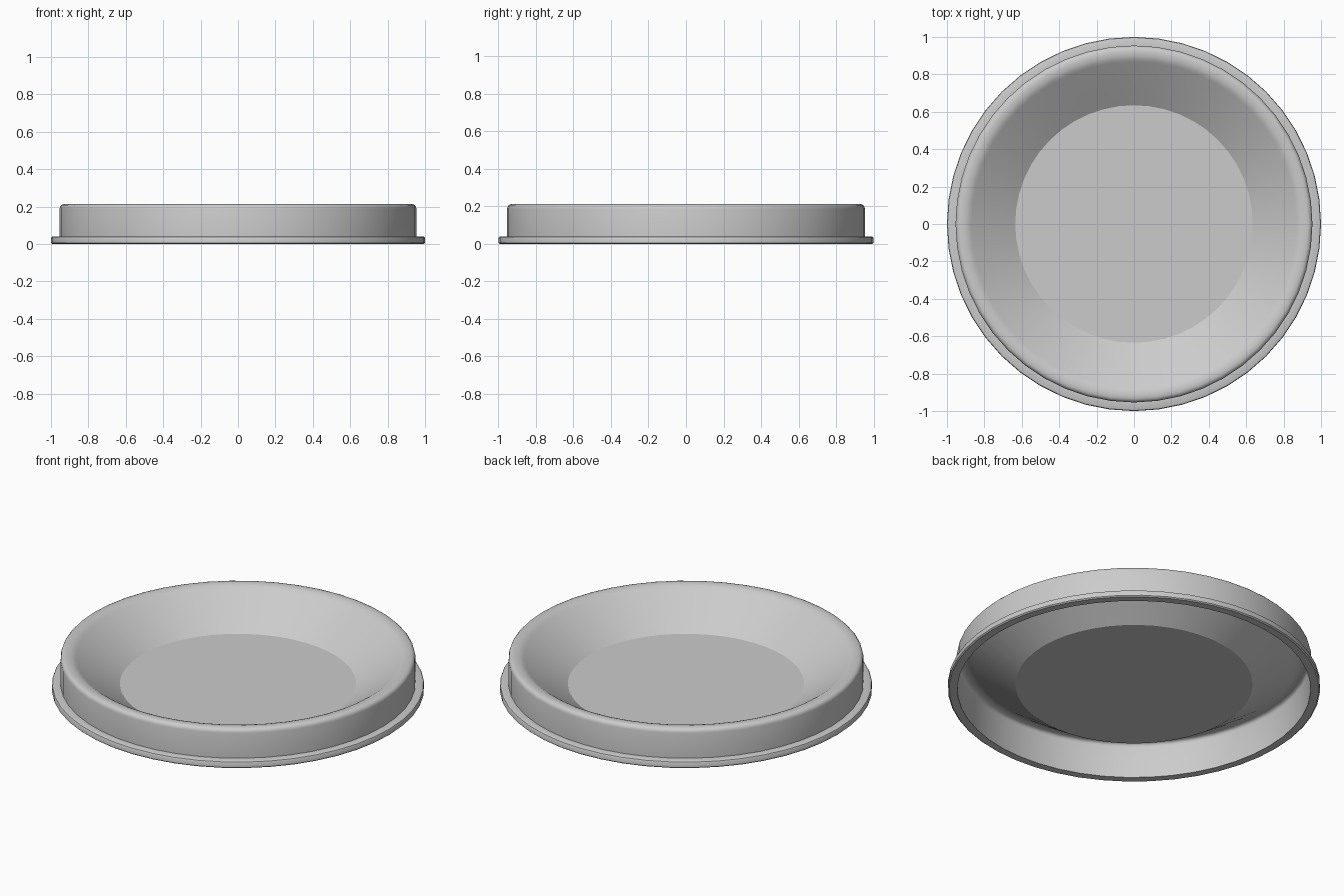
import bpy, bmesh, math

if "Cube" in bpy.data.objects:
    bpy.data.objects.remove(bpy.data.objects["Cube"])

SEGMENTS = 48


def lathe(name, profile):
    """Spin a closed (r, z) profile around z; points on the axis become one vertex."""
    bm = bmesh.new()
    rings = []
    for r, z in profile:
        if r == 0:
            rings.append([bm.verts.new((0, 0, z))] * SEGMENTS)
        else:
            rings.append([bm.verts.new((r * math.cos(2 * math.pi * i / SEGMENTS),
                                        r * math.sin(2 * math.pi * i / SEGMENTS), z))
                          for i in range(SEGMENTS)])
    for a, b in zip(rings, rings[1:] + rings[:1]):
        for i in range(SEGMENTS):
            j = (i + 1) % SEGMENTS
            corners = list(dict.fromkeys((a[i], a[j], b[j], b[i])))
            if len(corners) > 2:
                bm.faces.new(corners)
    bmesh.ops.recalc_face_normals(bm, faces=bm.faces)
    mesh = bpy.data.meshes.new(name)
    bm.to_mesh(mesh)
    bm.free()
    obj = bpy.data.objects.new(name, mesh)
    bpy.context.collection.objects.link(obj)
    bpy.context.view_layer.objects.active = obj
    obj.select_set(True)
    bpy.ops.object.shade_smooth_by_angle(angle=math.radians(32))
    return obj


# Upper side: flange with softened edge, wall, rolled rim, sloped dish, floor
outside = [(0.949, 0.0), (0.993, 0.0), (1.0, 0.006), (1.0, 0.032), (0.997, 0.037),
           (0.990, 0.040), (0.954, 0.040), (0.954, 0.188), (0.951, 0.200),
           (0.944, 0.208), (0.932, 0.213), (0.915, 0.213), (0.898, 0.211),
           (0.882, 0.205), (0.868, 0.196), (0.635, 0.037), (0.0, 0.037)]
# Hollow underside, following the upper side at a thin offset
inside = [(0.0, 0.031), (0.637, 0.031), (0.870, 0.190), (0.884, 0.199),
          (0.899, 0.205), (0.915, 0.207), (0.931, 0.207), (0.941, 0.203),
          (0.946, 0.197), (0.949, 0.188)]
lathe("pan_shell", outside + inside)
